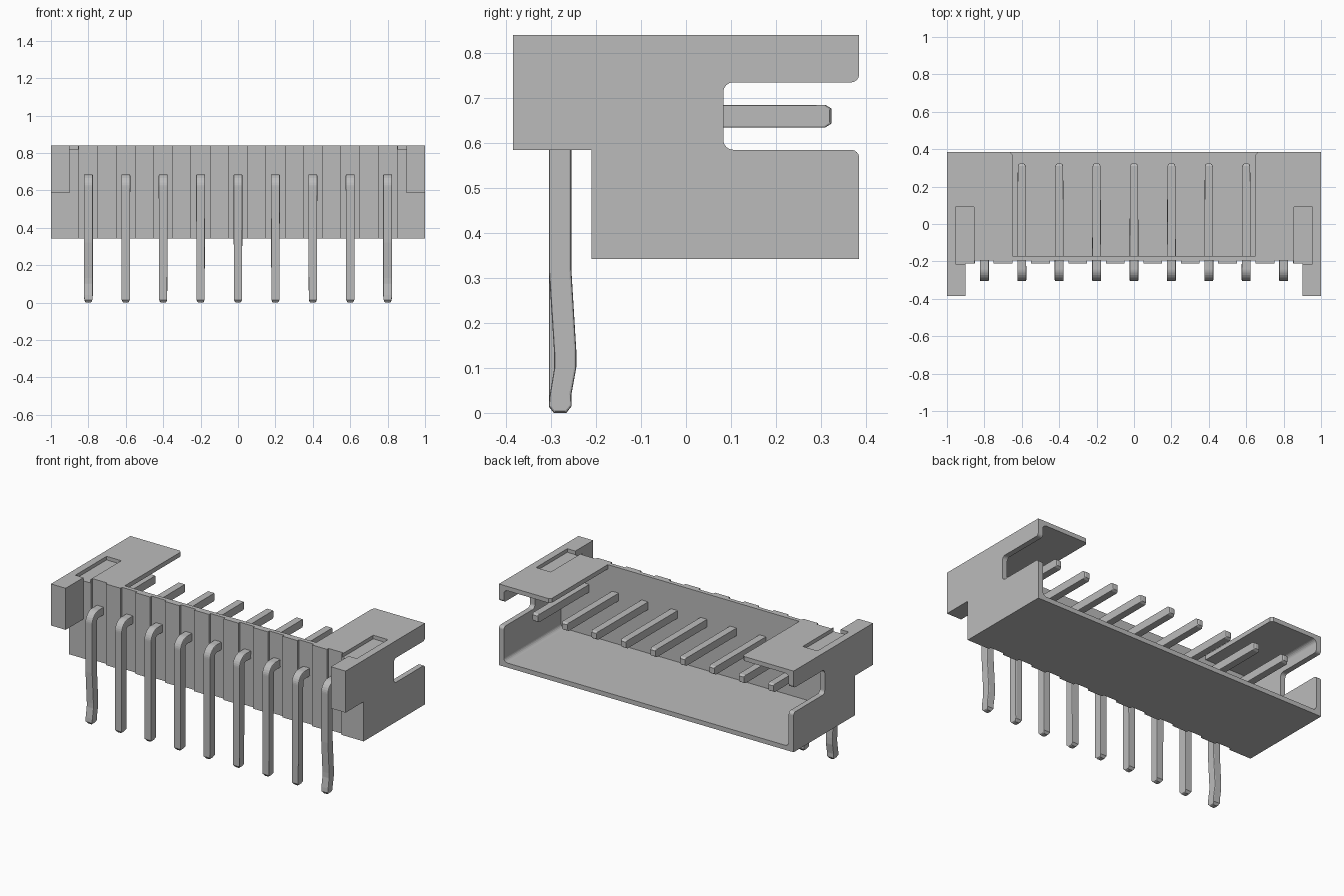
import bpy, bmesh
from math import tan
from mathutils import Vector

cube = bpy.data.objects.get("Cube")
if cube:
    bpy.data.objects.remove(cube, do_unlink=True)

grey = bpy.data.materials.new("light grey")
grey.use_nodes = True
COLOUR = (0.5, 0.5, 0.5, 1)
grey.diffuse_color = COLOUR
grey.node_tree.nodes["Principled BSDF"].inputs["Base Color"].default_value = COLOUR


def rounded(corners, steps=6):
    """Turn (a, b, radius) corners into an outline with filleted corners."""
    out = []
    for i, (a, b, r) in enumerate(corners):
        p = Vector((a, b))
        if not r:
            out.append(p)
            continue
        u = (Vector(corners[i - 1][:2]) - p).normalized()
        v = (Vector(corners[(i + 1) % len(corners)][:2]) - p).normalized()
        half = u.angle(v) / 2
        start = p + u * (r / tan(half))
        end = p + v * (r / tan(half))
        centre = p + (u + v).normalized() * (start - p).length / max(1e-6, (u + v).normalized().dot(u))
        for k in range(steps + 1):
            d = (start - centre).lerp(end - centre, k / steps).normalized()
            out.append(centre + d * r)
    return out


def prism(name, outline, axis, low, high):
    """Extrude a 2D outline along x, y or z."""
    place = {"x": lambda p, t: (t, p[0], p[1]),
             "y": lambda p, t: (p[0], t, p[1]),
             "z": lambda p, t: (p[0], p[1], t)}[axis]
    bm = bmesh.new()
    a = [bm.verts.new(place(p, low)) for p in outline]
    b = [bm.verts.new(place(p, high)) for p in outline]
    bm.faces.new(a)
    bm.faces.new(b)
    n = len(a)
    for i in range(n):
        bm.faces.new((a[i], a[(i + 1) % n], b[(i + 1) % n], b[i]))
    bmesh.ops.recalc_face_normals(bm, faces=bm.faces)
    mesh = bpy.data.meshes.new(name)
    bm.to_mesh(mesh)
    bm.free()
    obj = bpy.data.objects.new(name, mesh)
    mesh.materials.append(grey)
    bpy.context.collection.objects.link(obj)
    return obj


def rect(a0, b0, a1, b1, r=0):
    return rounded([(a0, b0, r), (a1, b0, r), (a1, b1, r), (a0, b1, r)])


def apply_modifiers(obj):
    bpy.ops.object.select_all(action="DESELECT")
    obj.select_set(True)
    bpy.context.view_layer.objects.active = obj
    for mod in list(obj.modifiers):
        bpy.ops.object.modifier_apply(modifier=mod.name)


def cut(obj, cutter):
    cutter.hide_render = True
    mod = obj.modifiers.new("cut", "BOOLEAN")
    mod.operation = "DIFFERENCE"
    mod.solver = "EXACT"
    mod.object = cutter
    apply_modifiers(obj)
    bpy.data.objects.remove(cutter, do_unlink=True)


# Housing: side profile with ears and side slots
FRONT, BACK, BASE, TOP = -0.21, 0.385, 0.342, 0.84
profile = rounded([
    (FRONT, BASE, 0), (BACK, BASE, 0), (BACK, 0.585, 0.018), (0.083, 0.585, 0.022),
    (0.083, 0.735, 0.022), (BACK, 0.735, 0.018), (BACK, TOP, 0), (-0.385, TOP, 0),
    (-0.385, 0.585, 0), (FRONT, 0.585, 0)])
housing = prism("housing", profile, "x", -1, 1)

# Space between the ears
cut(housing, prism("ear_gap", rect(-0.9, -0.5, 0.9, FRONT), "z", 0.2, 1))
# Inner cavity, open at the back
cut(housing, prism("cavity", rect(-0.967, BASE + 0.028, 0.967, TOP - 0.027, 0.025),
                   "y", -0.17, 0.5))
# Opening in the roof, with small rounded corners at the mouth
mouth = rounded([(-0.65, -0.17, 0), (0.65, -0.17, 0), (0.65, 0.37, 0),
                 (0.665, 0.386, 0), (0.665, 0.5, 0), (-0.665, 0.5, 0),
                 (-0.665, 0.386, 0), (-0.65, 0.37, 0)])
cut(housing, prism("roof_opening", mouth, "z", 0.7, 1))
# Roof windows
for s in (-1, 1):
    cut(housing, prism("window", rect(s * 0.905 - 0.05, -0.213, s * 0.905 + 0.05, 0.09),
                       "z", 0.818, 1))
# Shallow channels behind the pins
pin_xs = [0.2 * i for i in range(-4, 5)]
for x in pin_xs:
    cut(housing, prism("channel", rect(x - 0.05, -0.25, x + 0.05, -0.195), "z", 0.2, 1))


# Bent pins, the two outer ones kinked to hold in a board
def make_pin(name, x, kinked):
    outer_leg = [(-0.305, 0.32, 0), (-0.293, 0.13, 0.03), (-0.293, 0.1, 0.03), (-0.303, 0.04, 0)]
    inner_leg = [(-0.255, 0.04, 0), (-0.244, 0.1, 0.03), (-0.244, 0.14, 0.03), (-0.255, 0.32, 0)]
    corners = [(0.31, 0.685, 0), (-0.305, 0.685, 0.065)]
    corners += outer_leg if kinked else []
    corners += [(-0.305, 0.014, 0), (-0.294, 0, 0), (-0.266, 0, 0), (-0.255, 0.014, 0)]
    corners += inner_leg if kinked else []
    corners += [(-0.255, 0.635, 0.015), (0.31, 0.635, 0), (0.323, 0.643, 0), (0.323, 0.677, 0)]
    pin = prism(name, rounded(corners, 8), "x", -0.024, 0.024)
    # Narrow both tips
    for v in pin.data.vertices:
        if v.co.y > 0.32 or v.co.z < 0.001:
            v.co.x *= 0.6
    pin.location.x = x
    mod = pin.modifiers.new("soft_edges", "BEVEL")
    mod.width = 0.005
    mod.segments = 2
    mod.limit_method = "ANGLE"
    mod.angle_limit = 1.1
    apply_modifiers(pin)


for i, x in enumerate(pin_xs):
    make_pin(f"pin_{i + 1}", x, i in (0, len(pin_xs) - 1))
